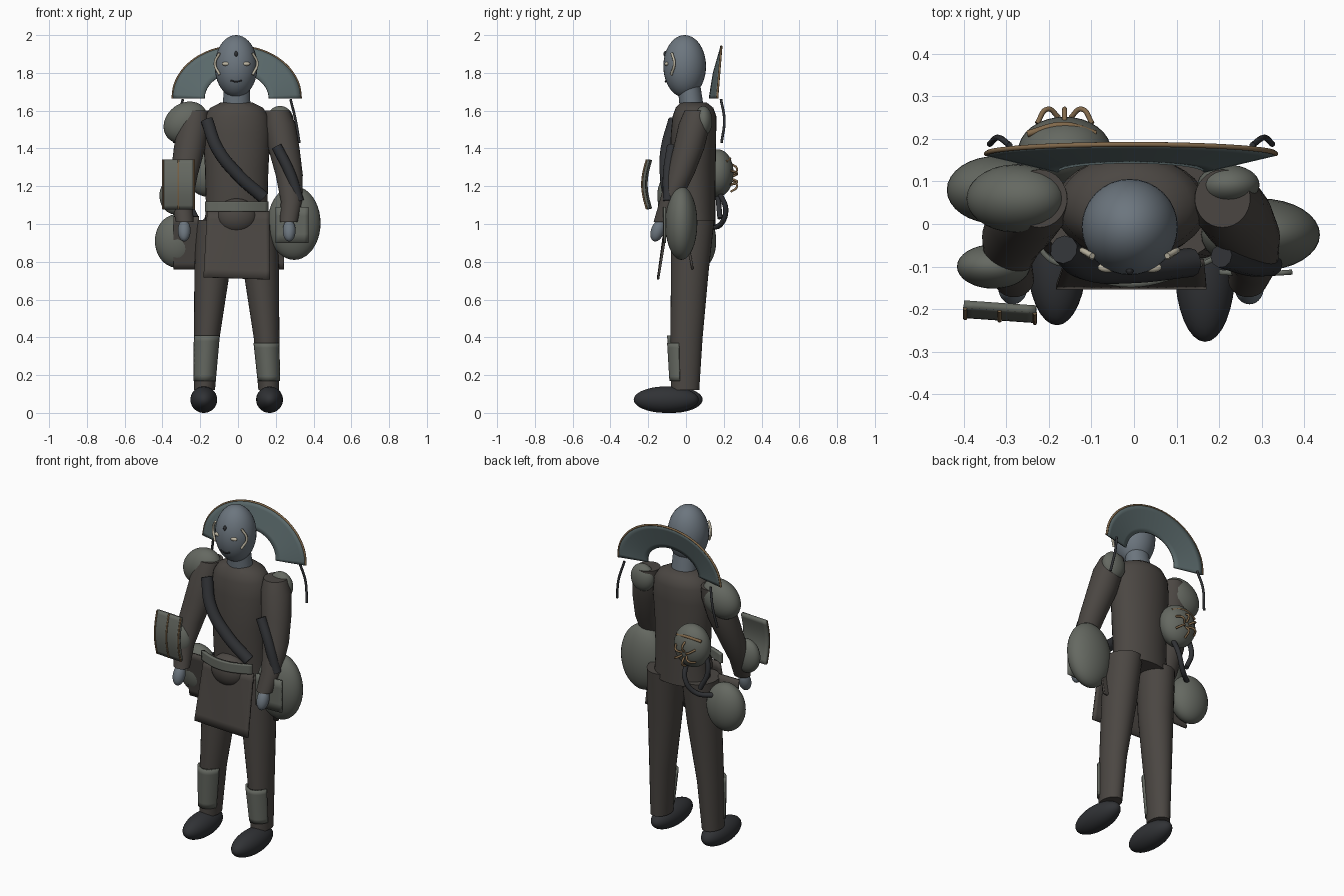
import bpy, bmesh
from math import sin, cos, pi, radians
from mathutils import Vector

if "Cube" in bpy.data.objects:
    bpy.data.objects.remove(bpy.data.objects["Cube"])

X0 = -0.007  # body centre line


def material(name, rgb):
    m = bpy.data.materials.new(name)
    m.diffuse_color = (*rgb, 1)
    m.use_nodes = True
    m.node_tree.nodes["Principled BSDF"].inputs["Base Color"].default_value = m.diffuse_color
    return m


SKIN = material("skin", (.15, .18, .21))
CLOTH = material("cloth", (.07, .062, .055))
DARK = material("dark_leather", (.03, .032, .036))
PLATE = material("plate", (.13, .14, .12))
FAN = material("fan", (.105, .145, .15))
TAN = material("tan", (.22, .14, .07))
PALE = material("pale", (.5, .46, .36))


def finish(name, bm, mat, thick=0):
    bmesh.ops.recalc_face_normals(bm, faces=bm.faces)
    me = bpy.data.meshes.new(name)
    bm.to_mesh(me)
    bm.free()
    ob = bpy.data.objects.new(name, me)
    bpy.context.collection.objects.link(ob)
    me.materials.append(mat)
    if thick:
        mod = ob.modifiers.new("thickness", 'SOLIDIFY')
        mod.thickness, mod.offset = thick, 0
    bpy.ops.object.select_all(action='DESELECT')
    ob.select_set(True)
    bpy.context.view_layer.objects.active = ob
    bpy.ops.object.shade_smooth_by_angle(angle=radians(40))
    return ob


def ellipsoid(name, loc, rad, mat, rot=(0, 0, 0)):
    bm = bmesh.new()
    bmesh.ops.create_uvsphere(bm, u_segments=32, v_segments=20, radius=1)
    bmesh.ops.scale(bm, vec=rad, verts=bm.verts)
    ob = finish(name, bm, mat)
    ob.location, ob.rotation_euler = loc, [radians(a) for a in rot]
    return ob


def loft(name, rings, mat, n=32):
    """Capped skin through horizontal ellipses (x, y, z, rx, ry)."""
    bm = bmesh.new()
    loops = [[bm.verts.new((x + rx * cos(2 * pi * i / n), y + ry * sin(2 * pi * i / n), z))
              for i in range(n)] for x, y, z, rx, ry in rings]
    for a, b in zip(loops, loops[1:]):
        for i in range(n):
            bm.faces.new((a[i], a[(i + 1) % n], b[(i + 1) % n], b[i]))
    bm.faces.new(loops[0])
    bm.faces.new(loops[-1])
    return finish(name, bm, mat)


def sheet(name, f, mat, thick, nu=16, nv=8):
    """Thin plate from a function f(u, v) with u, v in 0..1."""
    bm = bmesh.new()
    g = [[bm.verts.new(f(i / nu, j / nv)) for j in range(nv + 1)] for i in range(nu + 1)]
    for i in range(nu):
        for j in range(nv):
            bm.faces.new((g[i][j], g[i + 1][j], g[i + 1][j + 1], g[i][j + 1]))
    return finish(name, bm, mat, thick)


def tube(name, pts, r, mat):
    cu = bpy.data.curves.new(name, 'CURVE')
    cu.dimensions, cu.bevel_depth, cu.bevel_resolution = '3D', r, 3
    cu.use_fill_caps, cu.resolution_u = True, 8
    s = cu.splines.new('BEZIER')
    s.bezier_points.add(len(pts) - 1)
    for b, p in zip(s.bezier_points, pts):
        b.co = p
        b.handle_left_type = b.handle_right_type = 'AUTO'
    ob = bpy.data.objects.new(name, cu)
    bpy.context.collection.objects.link(ob)
    cu.materials.append(mat)
    return ob


# head, neck and face
ellipsoid("head", (-.01, -.007, 1.835), (.113, .113, .165), SKIN)
loft("neck", [(X0, .035, 1.58, .075, .065), (X0, .015, 1.74, .068, .06)], SKIN)
ellipsoid("brow_mark", (-.01, -.108, 1.9), (.009, .012, .015), DARK)
tube("mouth", [(-.04, -.106, 1.76), (-.01, -.109, 1.753), (.02, -.106, 1.76)], .004, DARK)
for s, side in ((-1, "left"), (1, "right")):
    ellipsoid(side + "_eye", (-.01 + s * .052, -.102, 1.848), (.023, .012, .011), PALE)
    tube(side + "_cheek_mark", [(-.01 + s * x, y, z) for x, y, z in
         ((.088, -.075, 1.905), (.112, -.062, 1.85), (.088, -.078, 1.79))], .007, PALE)

# torso and waist
loft("torso", [(X0, .045, .99, .17, .11), (X0, .04, 1.1, .163, .115), (X0, .035, 1.3, .168, .122),
               (X0, .04, 1.48, .18, .12), (X0, .045, 1.57, .168, .116),
               (X0, .045, 1.615, .14, .1), (X0, .04, 1.643, .085, .07)], CLOTH)
ellipsoid("belly_fold", (X0, -.07, 1.04), (.11, .075, .095), CLOTH)
sheet("belt", lambda u, v: (-.172 + .33 * u, -.09 - .05 * sin(pi * u), 1.065 + .055 * v),
      PLATE, .018)
sheet("front_apron", lambda u, v: (-.183 + .02 * v + .353 * u - .025 * u * v,
      -.148 + .06 * v - .012 * sin(pi * u) * v, .718 + .35 * v - .012 * u * (1 - v)), CLOTH, .012)
tube("sash", [(-.165, -.06, 1.55), (-.11, -.1, 1.4), (0, -.105, 1.26), (.135, -.09, 1.14)], .034, DARK)

# limbs and the gear that repeats on both sides
for s, side in ((-1, "left"), (1, "right")):
    def sx(x):
        return X0 + s * x
    loft(side + "_leg", [(sx(.17), -.005, .12, .055, .075), (sx(.158), .003, .4, .068, .085),
                         (sx(.13), .02, .75, .094, .1), (sx(.115), .035, 1.02, .1, .115)], CLOTH)
    fy, fr = (-.105, .172) if s > 0 else (-.075, .163)
    ellipsoid(side + "_boot", (sx(.174), fy, .07), (.071, fr, .07), DARK)
    top = .37 if s > 0 else .41
    sheet(side + "_shin_guard", lambda u, v: (
        sx(.17 - .012 * v) + (.058 + .01 * v) * cos(pi * (1.12 + .76 * u)),
        (.078 + .012 * v) * sin(pi * (1.12 + .76 * u)) - .004, .17 + (top - .17) * v), PLATE, .012)
    loft(side + "_arm", [(sx(.275), -.13, 1.01, .047, .042), (sx(.29), -.085, 1.12, .056, .055),
                         (sx(.278), -.03, 1.26, .072, .072), (sx(.25), .015, 1.4, .083, .082),
                         (sx(.228), .045, 1.53, .083, .083), (sx(.215), .06, 1.6, .065, .068)], CLOTH)
    ellipsoid(side + "_hand", (sx(.278), -.15, .965), (.034, .035, .06), SKIN, (-20, 0, 0))
    out = .335 if s < 0 else .25
    sheet(side + "_coat_panel", lambda u, v: (sx(.2 + (out - .2) * u), .035 - .05 * v,
          .76 + .28 * v), CLOTH, .012)
    tube(side + "_hanging_strand", [(sx(.285), .185, 1.66), (sx(.312), .203, 1.55),
                                    (sx(.332), .188, 1.43)], .007, DARK)

# shoulder and arm armour
ellipsoid("left_shoulder_pad", (-.277, .06, 1.537), (.125, .08, .102), PLATE, (0, -38, 0))
ellipsoid("right_shoulder_pad", (.222, .092, 1.545), (.073, .047, .08), PLATE)
ellipsoid("left_forearm_pad", (-.33, -.1, 1.15), (.086, .052, .1), PLATE)
tube("right_arm_strap", [(.205, -.075, 1.41), (.275, -.095, 1.27), (.322, -.095, 1.12)], .028, DARK)


# fan collar behind the head, with a trimmed rim
def fan(u, v):
    a = pi * u
    return (X0 - (.17 + .17 * v) * cos(a), .125 + .04 * v + .022 * sin(a),
            1.665 + (.135 + .14 * v) * sin(a))


sheet("fan_collar", fan, FAN, .01, 40, 6)
tube("fan_rim", [fan(i / 12, 1) for i in range(13)], .006, TAN)


# curved forearm board with strips
def board(x, z, off=0):
    return (x, -.188 - .07 * (x + .4) - .024 * sin(pi * (z - 1.08) / .26) - off, z)


sheet("forearm_board", lambda u, v: board(-.4 + .17 * u, 1.08 + .26 * v), PLATE, .018, 8, 12)
for i, x in enumerate((-.397, -.316, -.233)):
    tube("board_strip_%d" % (i + 1), [board(x, 1.08 + .065 * k, .009) for k in range(5)], .005, TAN)

# hip bags and plate
ellipsoid("left_hip_bag", (-.322, .08, .91), (.118, .08, .142), PLATE)
ellipsoid("right_hip_bag", (.297, -.025, 1.005), (.14, .085, .195), PLATE)
sheet("right_bag_plate", lambda u, v: (.2 + .172 * u, -.113 - .004 * sin(pi * u), .9 + .19 * v),
      PLATE, .012, 8, 4)

# back pouch, its ties and hoses
C, R = Vector((-.163, .17, 1.27)), (.11, .082, .125)
ellipsoid("back_pouch", C, R, PLATE)
tube("pouch_strap", [(-.25, .212, 1.33), (-.165, .232, 1.345), (-.09, .212, 1.33)], .008, TAN)
for i in range(6):
    a = radians(30 + 60 * i)
    pts = [C + Vector((d * cos(a), y, d * sin(a) - .025)) for d, y in
           ((.016, .08), (.046, .1), (.075, .066))]
    tube("pouch_tie_%d" % (i + 1), pts, .006, TAN)
tube("lower_hose", [(-.13, .18, 1.16), (-.14, .21, 1.08), (-.19, .185, 1.0), (-.28, .12, .98)],
     .014, DARK)
tube("upper_hose", [(-.24, .16, 1.25), (-.265, .17, 1.14), (-.22, .18, 1.03)], .014, DARK)
